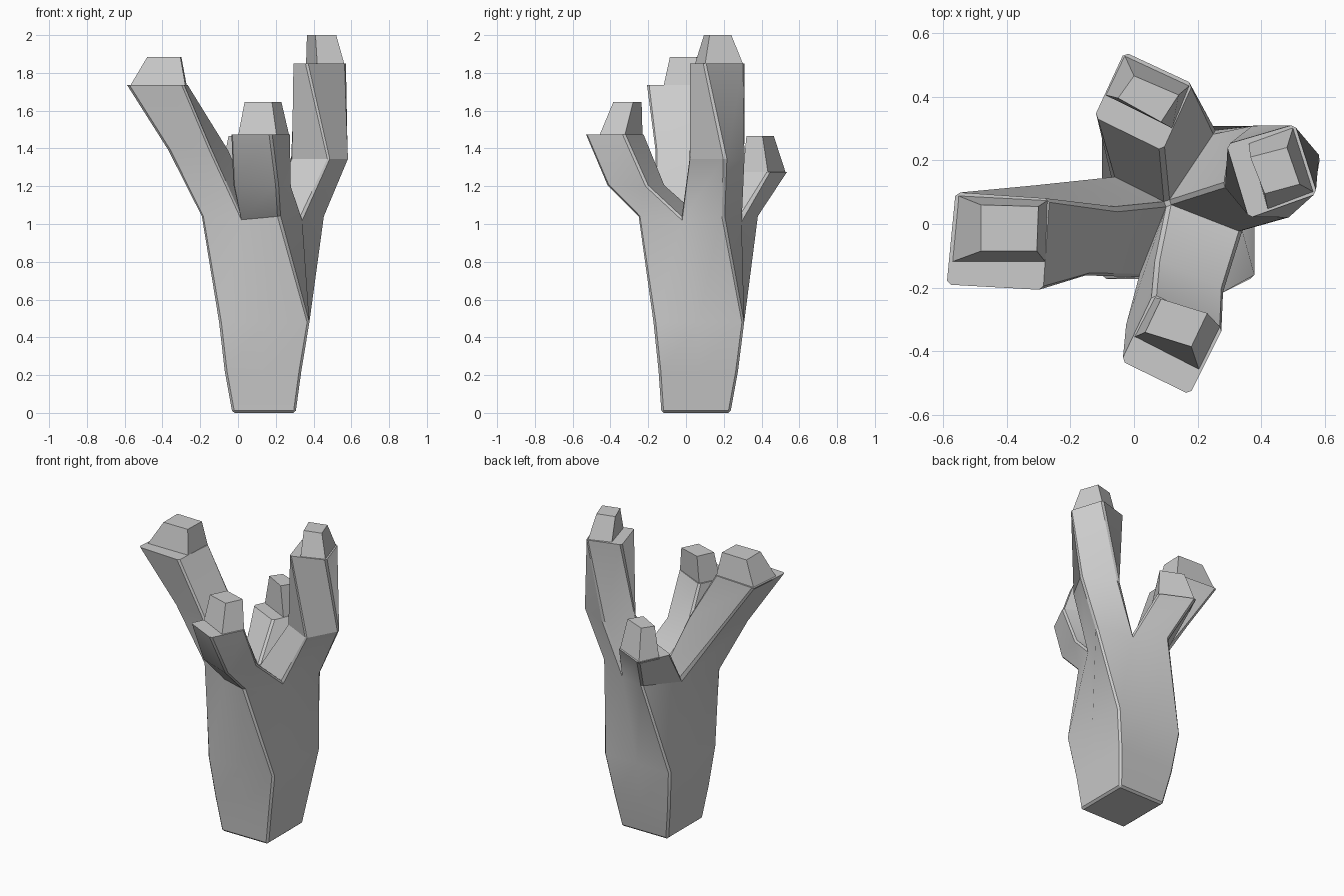
import bpy, bmesh
from mathutils import Vector

if "Cube" in bpy.data.objects:
    bpy.data.objects.remove(bpy.data.objects["Cube"])


def finish(bm, name):
    bmesh.ops.recalc_face_normals(bm, faces=bm.faces[:])
    me = bpy.data.meshes.new(name)
    bm.to_mesh(me)
    bm.free()
    ob = bpy.data.objects.new(name, me)
    bpy.context.collection.objects.link(ob)
    bpy.context.view_layer.objects.active = ob
    ob.select_set(True)
    bpy.ops.object.shade_smooth_by_angle(angle=0.5)
    ob.select_set(False)


def bridge(bm, a, b):
    n = len(a)
    for i in range(n):
        bm.faces.new((a[i], a[(i + 1) % n], b[(i + 1) % n], b[i]))


def ring8(corners, z):
    # four corners plus the midpoint of each side
    pts = []
    for i in range(4):
        a, b = Vector(corners[i]), Vector(corners[(i + 1) % 4])
        pts += [(*a, z), (*((a + b) / 2), z)]
    return [bm.verts.new(p) for p in pts]


def rect(x0, x1, y0, y1):
    return [(x1, y0), (x1, y1), (x0, y1), (x0, y0)]


# branch rings: (height, outer corner, next valley side, inner, previous valley side)
branches = {
    "front": [
        (1.205, (.21, -.42), (.285, -.205), (.07, -.11), (-.03, -.325)),
        (1.475, (.175, -.535), (.28, -.325), (.06, -.22), (-.04, -.43))],
    "right": [
        (1.345, (.588, .208), (.38, .315), (.275, .12), (.48, .01)),
        (1.85, (.575, .095), (.505, .313), (.29, .25), (.36, .018))],
    "back": [
        (1.275, (-.03, .54), (-.125, .335), (.09, .23), (.185, .44))],
    "left": [
        (1.39, (-.37, -.125), (-.14, -.165), (-.05, .05), (-.32, .125)),
        (1.735, (-.588, -.19), (-.285, -.207), (-.265, .08), (-.56, .1))],
}

# twisted trunk
bm = bmesh.new()
rings = [ring8(rect(-.03, .305, -.13, .235), 0),
         ring8(rect(-.07, .335, -.145, .275), .22),
         ring8(rect(-.10, .378, -.172, .308), .48),
         ring8([(.22, -.255), (.46, .20), (.05, .385), (-.195, -.08)], 1.04)]
bm.faces.new(rings[0][::-1])
for a, b in zip(rings, rings[1:]):
    bridge(bm, a, b)
bevel = []
for a, b in zip(rings, rings[1:]):
    bevel += [bm.edges.get((a[i], b[i])) for i in range(0, 8, 2)]
base = rings[0]
bevel += [bm.edges.get((base[i], base[(i + 1) % 8])) for i in range(8)]

# four branches, each growing from a quarter of the trunk top
top = rings[-1]
centre = bm.verts.new((.105, .065, 1.05))
for i, levels in enumerate(branches.values()):
    prev = [top[2 * i], top[2 * i + 1], centre, top[2 * i - 1]]
    for z, *pts in levels:
        cur = [bm.verts.new((*p, z)) for p in pts]
        bridge(bm, prev, cur)
        bevel += [bm.edges.get((p, c)) for p, c in zip(prev, cur)]
        prev = cur
    bm.faces.new(prev)
bmesh.ops.recalc_face_normals(bm, faces=bm.faces[:])
bmesh.ops.bevel(bm, geom=bevel, offset=.012, offset_type='OFFSET', segments=1,
                profile=.5, affect='EDGES', clamp_overlap=True)
finish(bm, "trunk_and_branches")

# tapered broken-off tips: lower height, upper height, lower quad, upper quad
tips = {
    "front": (1.475, 1.645, [(0, -.355), (.205, -.46), (.272, -.325), (.065, -.23)],
              [(.035, -.34), (.18, -.385), (.23, -.28), (.085, -.235)]),
    "right": (1.85, 2.0, [(.42, .045), (.565, .1), (.5, .305), (.36, .255)],
              [(.41, .095), (.52, .125), (.48, .24), (.365, .21)]),
    "back": (1.275, 1.465, [(-.09, .405), (.12, .3), (.175, .435), (-.03, .53)],
             [(-.05, .395), (.085, .32), (.14, .405), (0, .465)]),
    "left": (1.735, 1.885, [(-.575, -.12), (-.277, -.12), (-.27, .075), (-.555, .09)],
             [(-.48, -.085), (-.305, -.085), (-.3, .055), (-.48, .06)]),
}
for name, (z0, z1, low, high) in tips.items():
    bm = bmesh.new()
    a = [bm.verts.new((*p, z0 - .01)) for p in low]
    b = [bm.verts.new((*p, z1)) for p in high]
    bm.faces.new(a[::-1])
    bm.faces.new(b)
    bridge(bm, a, b)
    finish(bm, name + "_branch_tip")
